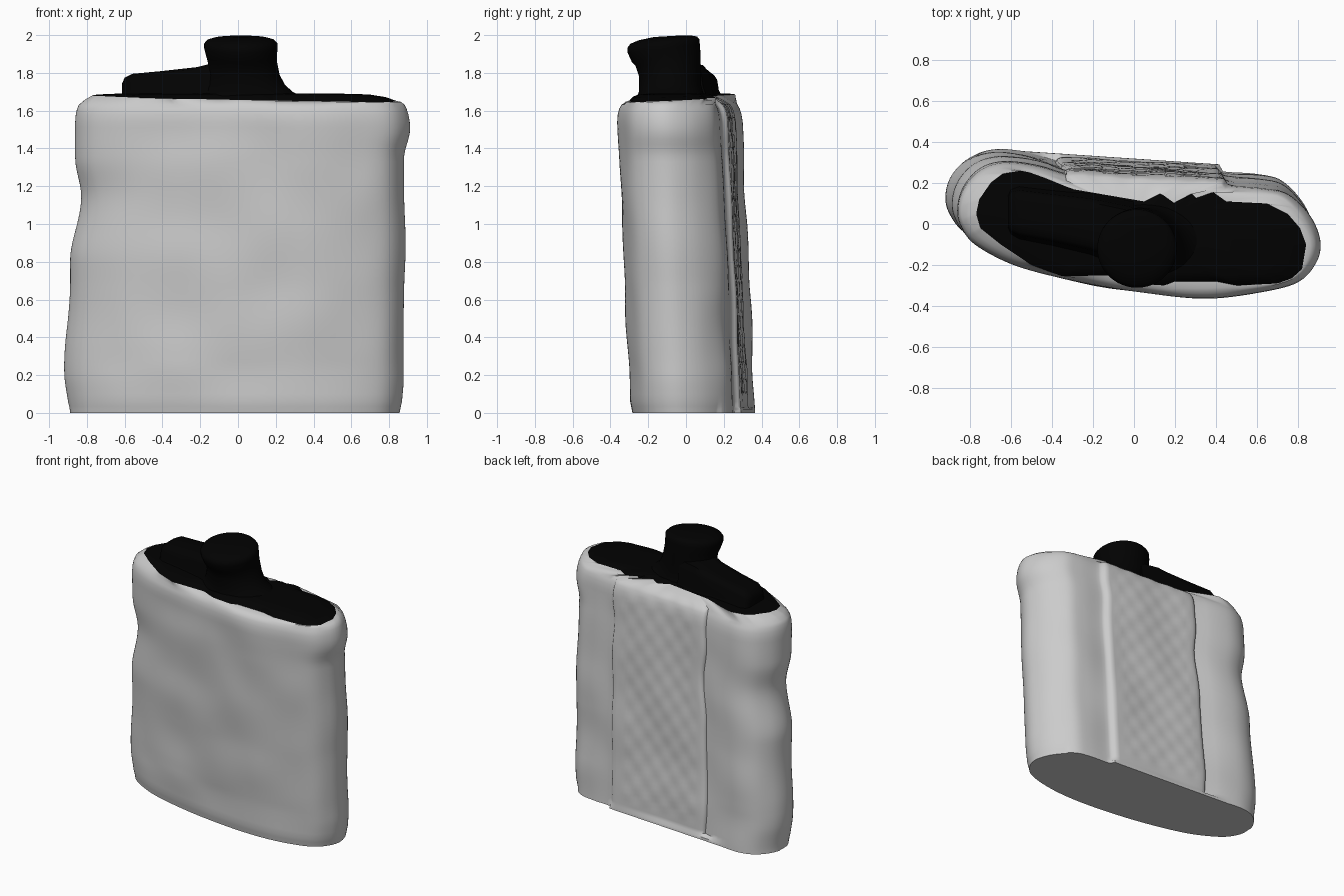
import bpy, bmesh, math
from mathutils import Vector, noise

cube = bpy.data.objects.get("Cube")
if cube:
    bpy.data.objects.remove(cube)


def make_material(name, rgb, rough=0.6):
    mat = bpy.data.materials.new(name)
    mat.use_nodes = True
    mat.diffuse_color = (*rgb, 1)
    bsdf = next(n for n in mat.node_tree.nodes if n.type == 'BSDF_PRINCIPLED')
    bsdf.inputs["Base Color"].default_value = (*rgb, 1)
    bsdf.inputs["Roughness"].default_value = rough
    return mat


pale = make_material("pale grey", (0.6, 0.6, 0.6))
black = make_material("black", (0.0005, 0.0005, 0.0005))

SIDES = 240
CENTRE = Vector((0.03, -0.01))


def curve_through(points, steps=6):
    """Closed smooth curve through the points."""
    p = [Vector(q) for q in points]
    n = len(p)
    out = []
    for i in range(n):
        a, b, c, d = p[i - 1], p[i], p[(i + 1) % n], p[(i + 2) % n]
        for k in range(steps):
            t = k / steps
            out.append(b + (c - a) * (t / 2) + (a * 2 - b * 5 + c * 4 - d) * (t * t / 2)
                       + (b * 3 - a - c * 3 + d) * (t ** 3 / 2))
    return out


def sample(points):
    """Resample a closed outline by casting rays from its centre."""
    pts = [Vector(p) - CENTRE for p in points]
    out = []
    for i in range(SIDES):
        t = math.tau * i / SIDES
        d = Vector((math.cos(t), 0.32 * math.sin(t) - 0.09 * math.cos(t)))
        best = 0
        for a, b in zip(pts, pts[1:] + pts[:1]):
            e = b - a
            det = d.x * e.y - d.y * e.x
            if abs(det) < 1e-9:
                continue
            r = (a.x * e.y - a.y * e.x) / det
            u = (a.x * d.y - a.y * d.x) / det
            if -1e-6 <= u <= 1 + 1e-6 and r > best:
                best = r
        out.append(d * best + CENTRE)
    return out


def lerp_table(table, z):
    for a, b in zip(table, table[1:]):
        if z <= b[0]:
            f = max(0, (z - a[0]) / (b[0] - a[0]))
            f = f * f * (3 - 2 * f)
            return [p + (q - p) * f for p, q in zip(a[1:], b[1:])]
    return table[-1][1:]


def loft(name, rings, mat, bottom=True, top=True):
    bm = bmesh.new()
    loops = [[bm.verts.new(p) for p in ring] for ring in rings]
    for a, b in zip(loops, loops[1:]):
        n = len(a)
        for i in range(n):
            j = (i + 1) % n
            bm.faces.new((a[i], a[j], b[j], b[i]))
    if bottom:
        bm.faces.new(loops[0][::-1])
    if top:
        bm.faces.new(loops[-1])
    bmesh.ops.recalc_face_normals(bm, faces=bm.faces)
    mesh = bpy.data.meshes.new(name)
    bm.to_mesh(mesh)
    bm.free()
    mesh.materials.append(mat)
    obj = bpy.data.objects.new(name, mesh)
    bpy.context.collection.objects.link(obj)
    bpy.ops.object.select_all(action='DESELECT')
    obj.select_set(True)
    bpy.context.view_layer.objects.active = obj
    bpy.ops.object.shade_smooth_by_angle(angle=math.radians(50))


# Skewed oval section, with a seam and a step on the back
section = sample(curve_through([
    (0.9, -0.06), (0.87, -0.17), (0.77, -0.26), (0.55, -0.315), (0.3, -0.328),
    (0, -0.305), (-0.3, -0.258), (-0.6, -0.18), (-0.8, -0.075), (-0.88, 0.02),
    (-0.9, 0.11), (-0.87, 0.21), (-0.79, 0.295), (-0.68, 0.33), (-0.55, 0.322),
    (-0.43, 0.295), (-0.37, 0.272), (-0.32, 0.295), (0, 0.275), (0.38, 0.258),
    (0.425, 0.25), (0.455, 0.222), (0.62, 0.21), (0.74, 0.18), (0.85, 0.07)]))

# Edge of the dark top, ragged toward the back
patch = sample([
    (0.84, -0.1), (0.82, -0.22), (0.77, -0.265), (0.7, -0.29), (0.5, -0.3), (0.4, -0.28),
    (0.2, -0.28), (0.15, -0.3), (0, -0.29), (-0.1, -0.25), (-0.35, -0.255),
    (-0.5, -0.2), (-0.65, -0.1), (-0.75, -0.02), (-0.77, 0.05), (-0.755, 0.12),
    (-0.7, 0.2), (-0.64, 0.245), (-0.55, 0.26), (-0.48, 0.245), (-0.4, 0.21),
    (-0.3, 0.17), (0.05, 0.11), (0.13, 0.15), (0.2, 0.1), (0.28, 0.15),
    (0.32, 0.11), (0.38, 0.16), (0.45, 0.11), (0.65, 0.1), (0.75, 0.05), (0.81, -0.02)])

# Height, left edge, right edge of the pouch
WIDTHS = [(0, -0.895, 0.865), (0.2, -0.915, 0.878), (0.8, -0.885, 0.885),
          (1.15, -0.835, 0.885), (1.35, -0.86, 0.882), (1.5, -0.86, 0.91), (1.65, -0.86, 0.9)]


def body_point(p, z, inset=0.0):
    lo, hi = lerp_table(WIDTHS, z)
    x = lo + (p.x + 0.9) / 1.8 * (hi - lo)
    y = p.y
    # Flat lip closing the seam and step along the base
    if z < 0.03 and p.y > 0.1 and -0.68 < p.x < 0.44:
        y = max(y, 0.33 - 0.066 * (p.x + 0.68))
    y += 0.035 * (1 - z / 0.8)
    # Soft dents, with a quilted back panel
    d = 0.012 * noise.noise((x * 3, y * 3, z * 3)) * min(1, z * 4)
    if p.y > 0.2 and -0.28 < p.x < 0.36 and z > 0.1:
        d += 0.003 * math.sin(40 * x) * math.sin(36 * z)
    if z < 0.06 and p.y < 0.15:
        d -= 0.01 * (1 - z / 0.06)
    away = Vector((x, y)) - CENTRE
    normal = Vector((away.x * 0.25, away.y * 1.6)).normalized()
    q = Vector((x, y)) + normal * (d - inset)
    return Vector((q.x, q.y, z))


levels = [0, 0.02, 0.035, 0.06, 0.1] + [0.1 + 1.44 * i / 48 for i in range(1, 49)]
rings = [[body_point(p, z) for p in section] for z in levels]
for z, inset in ((1.58, 0.004), (1.61, 0.012), (1.632, 0.024)):
    rings.append([body_point(p, z, inset) for p in section])
edge = [Vector((p.x, p.y, 1.668 + 0.04 * p.y - 0.015 * p.x)) for p in patch]
rings.append([a.lerp(b, 0.45) + Vector((0, 0, 0.006)) for a, b in zip(rings[-1], edge)])
rings.append(edge)
loft("pouch_body", rings, pale, top=False)

# Dark top surface
centre3 = Vector((0.03, -0.04, 1.695))
top_rings = [edge]
for f, lift in ((0.93, 0.5), (0.82, 0.85), (0.55, 1), (0.2, 1)):
    top_rings.append([Vector((*centre3.lerp(v, f).xy, v.z + (1.692 - v.z) * lift)) for v in edge])
loft("dark_top", top_rings, black, bottom=False)

# Neck and tilted cap: height, centre x, centre y, radius x, radius y, tilt
neck = [(1.67, 0.06, -0.08, 0.29, 0.18, 0), (1.7, 0.05, -0.08, 0.24, 0.17, 0),
        (1.735, 0.04, -0.085, 0.21, 0.165, 0), (1.79, 0.03, -0.085, 0.19, 0.165, 0.03),
        (1.85, 0.025, -0.095, 0.183, 0.172, 0.08), (1.88, 0.02, -0.105, 0.186, 0.182, 0.12),
        (1.93, 0.015, -0.118, 0.194, 0.191, 0.12), (1.955, 0.015, -0.12, 0.194, 0.191, 0.12),
        (1.973, 0.015, -0.118, 0.178, 0.177, 0.11), (1.985, 0.015, -0.112, 0.14, 0.14, 0.09),
        (1.994, 0.015, -0.1, 0.07, 0.07, 0.06)]
turns = [math.tau * i / 48 for i in range(48)]
loft("neck_and_cap",
     [[Vector((cx + rx * math.cos(a), cy + ry * math.sin(a), z + tilt * ry * math.sin(a)))
       for a in turns] for z, cx, cy, rx, ry, tilt in neck], black)

# Raised ridge running from the neck: x, centre y, half width, top height
ridge = [(-0.615, 0.06, 0.07, 1.74), (-0.6, 0.06, 0.095, 1.775), (-0.56, 0.055, 0.11, 1.795),
         (-0.4, 0.03, 0.115, 1.81), (-0.22, 0, 0.125, 1.83), (-0.14, -0.02, 0.13, 1.85),
         (0, -0.05, 0.13, 1.85)]
profile = [(-1.25, 0), (-1.08, 0.3), (-1, 0.75), (-0.85, 0.95), (-0.5, 1),
           (0.5, 1), (0.85, 0.95), (1, 0.75), (1.08, 0.3), (1.25, 0)]
loft("spout_ridge", [[Vector((x, cy + w * u, 1.67 + (top - 1.67) * v)) for u, v in profile]
                     for x, cy, w, top in ridge], black)
